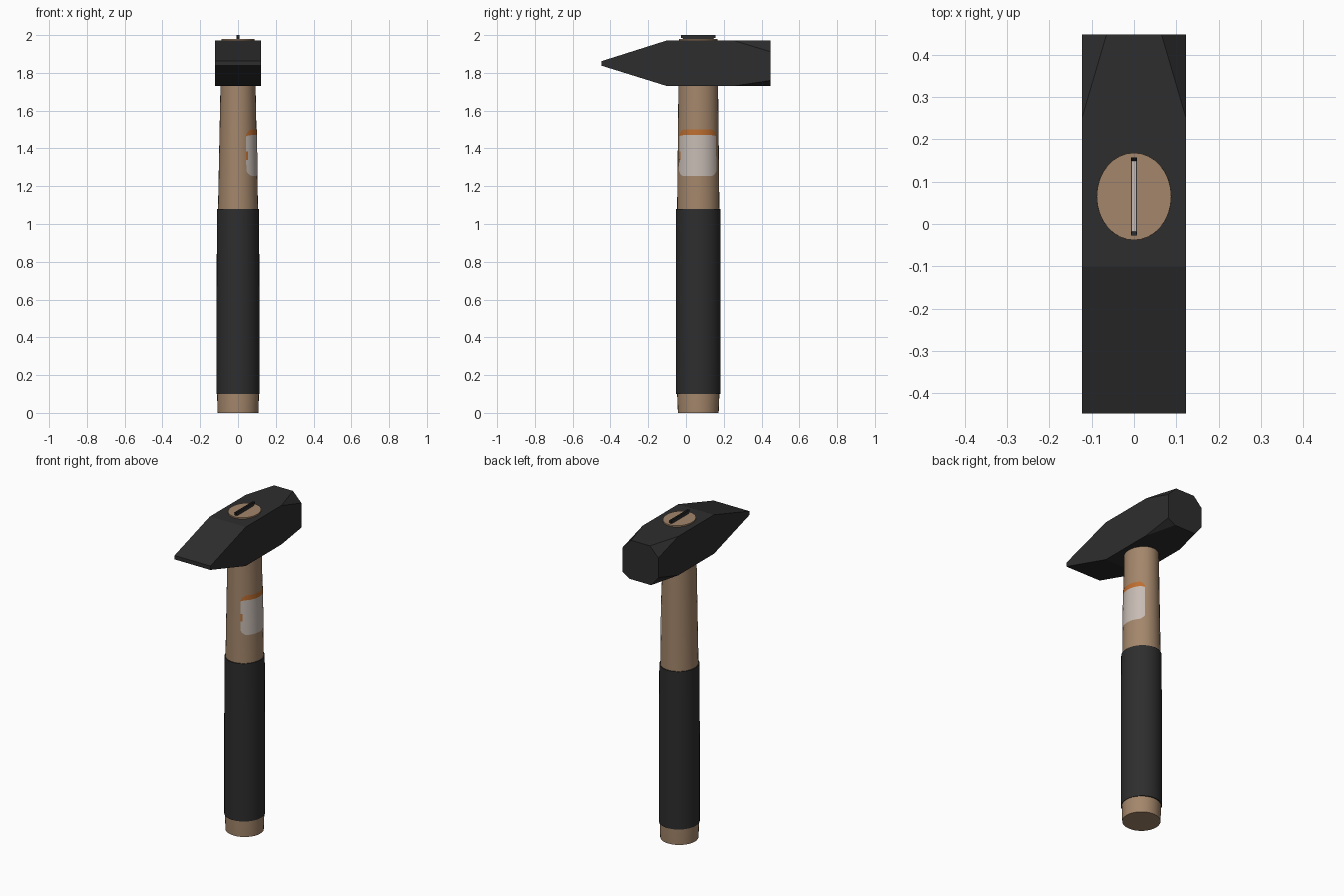
import bpy, bmesh, math

if "Cube" in bpy.data.objects:
    bpy.data.objects.remove(bpy.data.objects["Cube"])

def material(name, rgb):
    m = bpy.data.materials.new(name)
    m.diffuse_color = (*rgb, 1)
    m.use_nodes = True
    m.node_tree.nodes["Principled BSDF"].inputs["Base Color"].default_value = m.diffuse_color
    return m

WOOD = material("wood", (0.37, 0.24, 0.147))
BLACK = material("black", (0.027, 0.027, 0.027))
PAPER = material("label_white", (0.57, 0.50, 0.455))
ORANGE = material("label_orange", (0.51, 0.156, 0.03))

def finish(name, bm, mats, smooth=False):
    me = bpy.data.meshes.new(name)
    bm.to_mesh(me)
    bm.free()
    ob = bpy.data.objects.new(name, me)
    bpy.context.collection.objects.link(ob)
    for m in mats:
        me.materials.append(m)
    if smooth:
        bpy.ops.object.select_all(action='DESELECT')
        ob.select_set(True)
        bpy.context.view_layer.objects.active = ob
        bpy.ops.object.shade_smooth_by_angle(angle=math.radians(40))
    return ob

YC = 0.065   # handle axis

def lathe(name, rings, mat, n=32):
    """Loft of ellipses: each ring is (z, radius x, radius y)."""
    bm = bmesh.new()
    loops = [[bm.verts.new((rx * math.cos(2 * math.pi * i / n),
                            YC + ry * math.sin(2 * math.pi * i / n), z))
              for i in range(n)] for z, rx, ry in rings]
    for a, b in zip(loops, loops[1:]):
        for i in range(n):
            j = (i + 1) % n
            bm.faces.new((a[i], a[j], b[j], b[i]))
    bm.faces.new(loops[0][::-1])
    bm.faces.new(loops[-1])
    return finish(name, bm, [mat], True)

# wooden handle and rubber grip
HANDLE = [(0, 0.108, 0.108), (0.1, 0.111, 0.112), (1.08, 0.106, 0.112),
          (1.73, 0.093, 0.105), (1.98, 0.088, 0.103)]
lathe("handle", HANDLE, WOOD)
lathe("grip", [(0.1, 0.114, 0.118), (0.6, 0.114, 0.118), (1.08, 0.111, 0.118)], BLACK)

# head: convex block with wedge peen and chamfered striking face
L, W, ZB, ZT = 0.447, 0.123, 1.73, 1.972
pts = []
for s in (-1, 1):
    pts += [(s * W, -L, 1.838), (s * W, -L, 1.862)]
    pts += [(s * W, y, z) for y in (-0.1, 0.25) for z in (ZB, ZT)]
    low = ZB + (0.03 if s > 0 else 0.06)
    pts += [(s * 0.065, L, ZT), (s * W, L, ZT - 0.06),
            (s * W, L, low), (s * 0.073, L, ZB)]
bm = bmesh.new()
for p in pts:
    bm.verts.new(p)
bmesh.ops.convex_hull(bm, input=bm.verts[:])
bmesh.ops.dissolve_limit(bm, angle_limit=0.01, verts=bm.verts[:], edges=bm.edges[:])
bmesh.ops.recalc_face_normals(bm, faces=bm.faces[:])
finish("head", bm, [BLACK])

# metal wedge in the handle end: dark rim around a sunken pale floor
bm = bmesh.new()
bmesh.ops.create_cube(bm, size=1)
for v in bm.verts:
    top = v.co.z > 0
    v.co = (v.co.x * 0.014, YC + v.co.y * (0.185 if top else 0.15), 2.0 if top else 1.97)
top = max(bm.faces, key=lambda f: f.calc_center_median().z)
bmesh.ops.inset_region(bm, faces=[top], thickness=0.002)
for v in top.verts:
    v.co.z = 1.984
top.material_index = 1
finish("wedge", bm, [BLACK, PAPER])

# paper label wrapped round the +x side, orange strip on top
def radii(z):
    t = (z - 1.08) / 0.65
    return 0.106 - 0.013 * t + 0.002, 0.112 - 0.007 * t + 0.002

bm = bmesh.new()
COLS, Z0, Z1, ZS = 20, 1.255, 1.50, 1.47
grid = []
for i in range(COLS + 1):
    u = i / COLS
    a = math.radians(-65 + 124 * u)
    edge = max(0, 1 - min(u, 1 - u) / 0.15) ** 2     # rounded corners
    col = []
    for z in (Z0 + 0.025 * edge, 1.34, 1.385, ZS - 0.006 * edge, Z1 - 0.028 * edge):
        rx, ry = radii(z)
        col.append(bm.verts.new((rx * math.cos(a), YC + ry * math.sin(a), z)))
    grid.append(col)
for i in range(COLS):
    for k in range(4):
        f = bm.faces.new((grid[i][k], grid[i + 1][k], grid[i + 1][k + 1], grid[i][k + 1]))
        f.material_index = int(k == 3 or (k == 1 and i == 0))
finish("label", bm, [PAPER, ORANGE], True)
